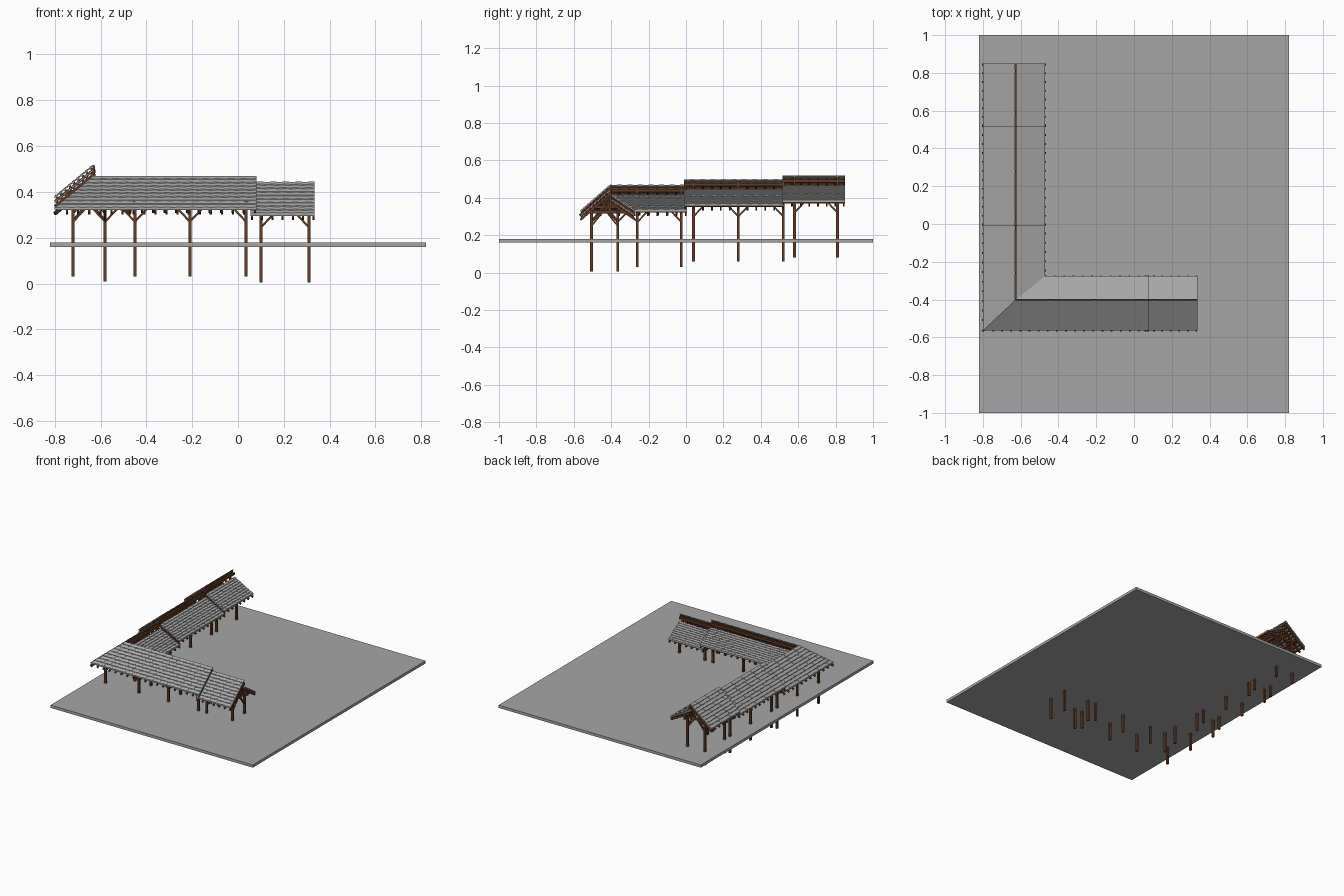
import bpy, bmesh, math
from mathutils import Vector

if "Cube" in bpy.data.objects:
    bpy.data.objects.remove(bpy.data.objects["Cube"])


def material(name, rgb):
    m = bpy.data.materials.new(name)
    m.diffuse_color = (*rgb, 1)
    m.use_nodes = True
    m.node_tree.nodes["Principled BSDF"].inputs["Base Color"].default_value = m.diffuse_color
    return m


STONE = material("stone grey", (0.38, 0.38, 0.38))
TILE = material("tile grey", (0.39, 0.39, 0.39))
WOOD = material("dark brown wood", (0.12, 0.045, 0.02))


def finish(bm, name, mat):
    bmesh.ops.recalc_face_normals(bm, faces=bm.faces)
    me = bpy.data.meshes.new(name)
    bm.to_mesh(me)
    bm.free()
    me.materials.append(mat)
    ob = bpy.data.objects.new(name, me)
    bpy.context.collection.objects.link(ob)
    return ob


def prism(bm, bottom, top):
    """Solid between two matching quads."""
    a = [bm.verts.new(p) for p in bottom]
    b = [bm.verts.new(p) for p in top]
    bm.faces.new(a[::-1])
    bm.faces.new(b)
    for i in range(4):
        j = (i + 1) % 4
        bm.faces.new((a[i], a[j], b[j], b[i]))


def beam(bm, p, q, w, h):
    """Rectangular timber from p to q."""
    p, q = Vector(p), Vector(q)
    d = (q - p).normalized()
    up = Vector((0, 0, 1)) if abs(d.z) < 0.99 else Vector((0, 1, 0))
    s = d.cross(up).normalized()
    n = s.cross(d)
    ring = [s * (i * w / 2) + n * (j * h / 2) for i, j in ((-1, -1), (1, -1), (1, 1), (-1, 1))]
    prism(bm, [p + r for r in ring], [q + r for r in ring])


# Ground slab
bm = bmesh.new()
beam(bm, (0, -1, 0.17), (0, 1, 0.17), 1.64, 0.02)
finish(bm, "ground_slab", STONE)

RX, RY = -0.63, -0.405        # ridge lines of the two wings

# Per wing: outer edge, inner edge, post rows (measured across from the ridge)
WINGS = {
    "side": dict(P=lambda u, v, z: Vector((RX + v, u, z)), vo=-0.17, vi=0.16,
                 rows=(-0.09, 0.05), u0=RY, ko=0.16 / 0.17, ki=0.13 / 0.16),
    "front": dict(P=lambda u, v, z: Vector((u, RY + v, z)), vo=-0.16, vi=0.13,
                  rows=(-0.10, 0.04), u0=RX, ko=0.17 / 0.16, ki=0.16 / 0.13),
}

# wing, start (None = mitred corner), end, ridge height, truss positions
SECTIONS = [
    ("side", None, 0.005, 0.47, (-0.26, -0.025)),
    ("side", -0.01, 0.525, 0.50, (0.04, 0.28, 0.52)),
    ("side", 0.515, 0.85, 0.52, (0.58, 0.81)),
    ("front", None, 0.08, 0.47, (-0.45, -0.21, 0.035)),
    ("front", 0.055, 0.335, 0.445, (0.10, 0.31)),
]


def slope(w, name, start, end, va, vb, za, zb, k):
    """One roof slope from va (low v) to vb: tiles, battens, rafters."""
    P, u0 = w["P"], w["u0"]

    def z(v):
        return za + (zb - za) * (v - va) / (vb - va)

    def s(v):
        return u0 + k * v if start is None else start

    rows = 9
    outer = zb > za
    step = 0.028
    tiles, lath, raft = bmesh.new(), bmesh.new(), bmesh.new()
    umin = min(s(va), s(vb))
    for i in range(rows):
        lo = va + (vb - va) * i / rows
        hi = va + (vb - va) * (i + 1) / rows
        n = int((end - umin) / step) + 2
        for c in range(n):
            a = umin + (c - 0.5 * (i % 2)) * step
            b = min(a + step, end)
            q = [(max(a, s(lo)), lo), (max(b, s(lo)), lo), (max(b, s(hi)), hi), (max(a, s(hi)), hi)]
            if q[1][0] - q[0][0] + q[2][0] - q[3][0] < 1e-4:
                continue
            # lower edge of each tile lies over the course beneath
            lift = [0.003 if (v == lo) == outer else -0.001 for _, v in q]
            var = 0.0015 * (c % 2)
            prism(tiles, [P(u, v, z(v) - 0.007) for u, v in q],
                  [P(u, v, z(v) + l + var) for (u, v), l in zip(q, lift)])
        m = (lo + hi) / 2
        if end - s(m) > 0.01:
            beam(lath, P(s(m), m, z(m) - 0.012), P(end, m, z(m) - 0.012), 0.009, 0.010)
    count = max(2, round((end - umin) / 0.05))
    for i in range(count + 1):
        u = umin + 0.006 + (end - umin - 0.012) * i / count
        top = vb if start is not None else min(vb, (u - u0) / k)
        if top - va > 0.01:
            beam(raft, P(u, va, z(va) - 0.023), P(u, top, z(top) - 0.023), 0.009, 0.012)
    finish(tiles, name + "_tiles", TILE)
    finish(lath, name + "_battens", WOOD)
    finish(raft, name + "_rafters", WOOD)


def post(bm, p, zbot, ztop):
    beam(bm, (p.x, p.y, zbot), (p.x, p.y, ztop), 0.014, 0.014)


for idx, (wing, start, end, zr, trusses) in enumerate(SECTIONS):
    w = WINGS[wing]
    P = w["P"]
    name = f"{wing}_wing_{idx + 1}"
    # outer slope rises past the lower inner slope
    slope(w, name + "_outer", start, end, w["vo"], 0, zr - 0.14, zr, w["ko"])
    slope(w, name + "_inner", start, end, 0.006, w["vi"], zr - 0.053, zr - 0.135, w["ki"])

    frame, posts, braces = bmesh.new(), bmesh.new(), bmesh.new()
    first = w["u0"] if start is None else start
    zp = zr - 0.12
    beam(frame, P(first, 0.003, zr - 0.03), P(end, 0.003, zr - 0.03), 0.012, 0.016)
    for r in w["rows"]:
        a = w["u0"] + r if start is None else start
        beam(frame, P(a, r, zp), P(end, r, zp), 0.014, 0.018)
    for u in trusses:
        ra, rb = w["rows"]
        # tie beam, king post and its struts
        beam(frame, P(u, ra - 0.03, zp), P(u, rb + 0.04, zp), 0.012, 0.016)
        beam(frame, P(u, 0, zp), P(u, 0, zr - 0.005), 0.012, 0.012)
        beam(frame, P(u, 0, zp + 0.005), P(u, -0.05, zr - 0.068), 0.009, 0.009)
        for r, inward in ((ra, 1), (rb, -1)):
            post(posts, P(u, r, 0), zr - 0.44, zp + 0.008)
            beam(braces, P(u, r, zr - 0.195), P(u, r + inward * 0.06, zp), 0.009, 0.009)
            for sgn in (-1, 1):
                far = u + sgn * 0.075
                if first < far < end:
                    beam(braces, P(u, r, zr - 0.20), P(far, r, zp), 0.009, 0.009)
    finish(frame, name + "_truss", WOOD)
    finish(posts, name + "_posts", WOOD)
    finish(braces, name + "_braces", WOOD)

# Corner: hip and valley timbers, two posts with braces
bm = bmesh.new()
beam(bm, (-0.80, -0.565, 0.305), (RX, RY, 0.445), 0.012, 0.014)
beam(bm, (RX, RY, 0.39), (-0.47, -0.275, 0.308), 0.012, 0.014)
beam(bm, (RX, RY, 0.35), (RX, RY, 0.465), 0.012, 0.012)
beam(bm, (-0.74, -0.52, 0.35), (-0.56, -0.35, 0.35), 0.012, 0.016)
finish(bm, "corner_timbers", WOOD)
bm = bmesh.new()
for x, y, zb, sx in ((-0.72, -0.505, 0.03, 1), (-0.58, -0.365, 0.01, 1)):
    post(bm, Vector((x, y, 0)), zb, 0.358)
    dirs = [(1, 0), (0, 1)] + ([(-1, 0), (0, -1)] if x > -0.7 else [])
    for dx, dy in dirs:
        beam(bm, (x, y, 0.27), (x + dx * 0.075, y + dy * 0.075, 0.35), 0.009, 0.009)
finish(bm, "corner_posts", WOOD)
